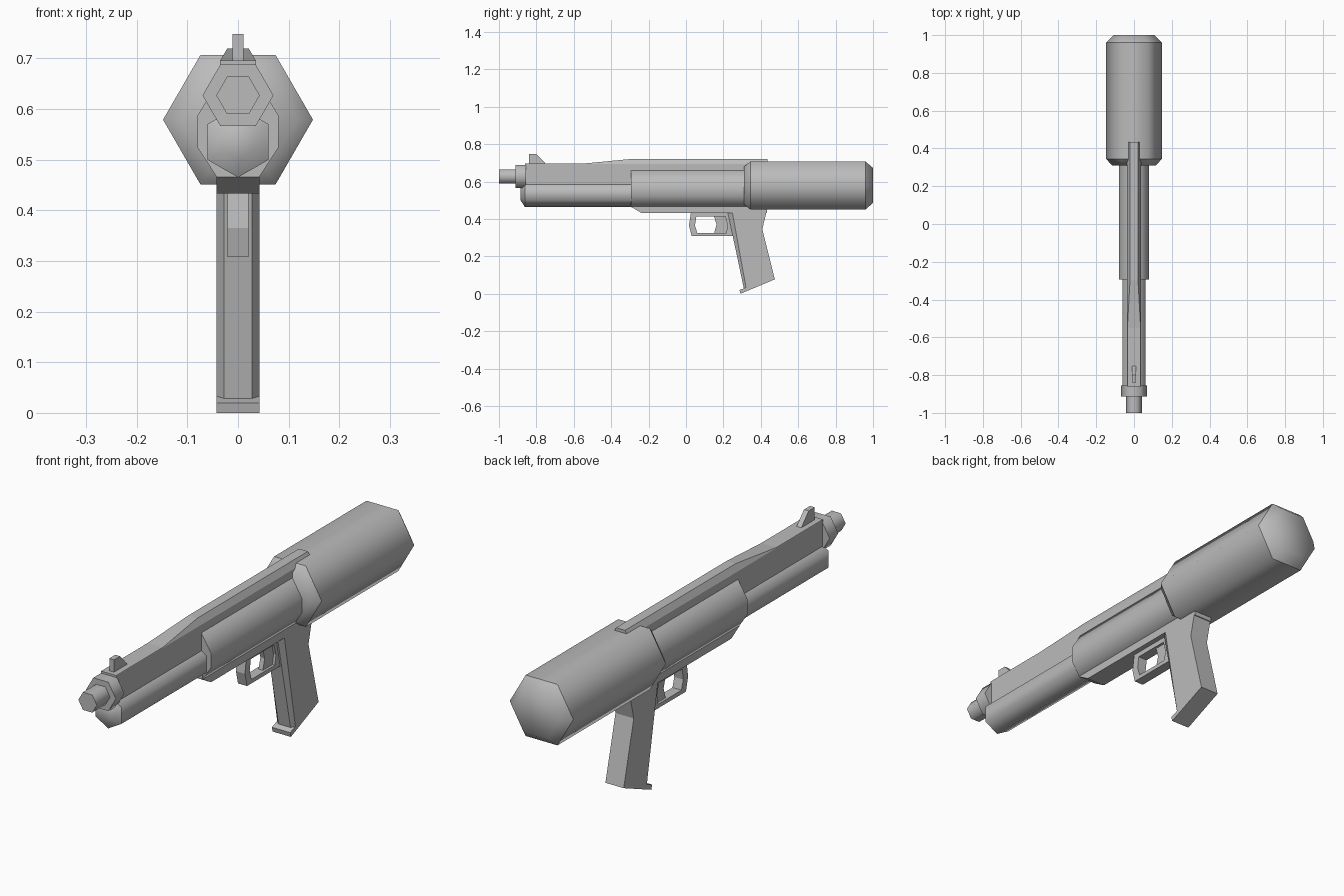
import bpy, bmesh, math

cube = bpy.data.objects.get("Cube")
if cube:
    bpy.data.objects.remove(cube, do_unlink=True)

grey = bpy.data.materials.new("plain grey")
grey.use_nodes = True
colour = (0.5, 0.5, 0.5, 1)
grey.diffuse_color = colour
grey.node_tree.nodes["Principled BSDF"].inputs["Base Color"].default_value = colour


def loft(name, rings, smooth=False, sharp=()):
    """Join equal rings of points, cap both ends, keep the listed rings sharp."""
    bm = bmesh.new()
    loops = [[bm.verts.new(p) for p in ring] for ring in rings]
    n = len(loops[0])
    for a, b in zip(loops, loops[1:]):
        for i in range(n):
            j = (i + 1) % n
            bm.faces.new((a[i], a[j], b[j], b[i]))
    bm.faces.new(loops[0])
    bm.faces.new(loops[-1])
    for f in bm.faces:
        f.smooth = smooth
    for k in sharp:
        for i in range(n):
            bm.edges.get((loops[k][i], loops[k][(i + 1) % n])).smooth = False
    return finish(name, bm)


def finish(name, bm):
    bmesh.ops.recalc_face_normals(bm, faces=bm.faces)
    mesh = bpy.data.meshes.new(name)
    bm.to_mesh(mesh)
    bm.free()
    mesh.materials.append(grey)
    obj = bpy.data.objects.new(name, mesh)
    bpy.context.collection.objects.link(obj)
    return obj


def hexagon(y, r, z, turn=0):
    angles = [math.radians(turn + 60 * i) for i in range(6)]
    return [(r * math.cos(a), y, z + r * math.sin(a)) for a in angles]


def hex_tube(name, z, stations, sharp, turn=0):
    return loft(name, [hexagon(y, r, z, turn) for y, r in stations], True, sharp)


def plate(name, profile, half):
    """Side profile of (y, z) points extruded across x."""
    return loft(name, [[(x, y, z) for y, z in profile] for x in (-half, half)])


def section(y, half_profile):
    """Mirrored cross-section of (x, z) points, listed bottom to top."""
    right = [(x, y, z) for x, z in half_profile]
    return right + [(-x, y, z) for x, z in reversed(half_profile)]


# Rear tank with chamfered ends
hex_tube("rear_tank", 0.579,
         [(0.31, 0.116), (0.345, 0.148), (0.96, 0.148), (1.0, 0.108)], (1, 2))

# Muzzle
hex_tube("muzzle_collar", 0.627, [(-0.912, 0.07), (-0.855, 0.07)], (0, 1))
hex_tube("nozzle", 0.627, [(-1.0, 0.043), (-0.9, 0.043)], (0, 1))

# Tube under the barrel
hex_tube("lower_tube", 0.535,
         [(-0.885, 0.035), (-0.862, 0.07), (-0.28, 0.07)], (1, 2), 30)

# Upper slab, tapering to a narrow top rail
loft("upper_slab", [
    section(y, [(0.036, 0.53), (0.036, 0.694), (w, top)])
    for y, w, top in ((-0.86, 0.035, 0.696), (-0.55, 0.035, 0.696),
                      (-0.3, 0.021, 0.72), (0.435, 0.021, 0.72))])

# Main body shell
shell = [(0.042, 0.466), (0.08, 0.524), (0.08, 0.587), (0.036, 0.66)]
loft("body_shell", [section(y, shell) for y in (-0.295, 0.36)], True, (0, 1))

# Lower frame
plate("lower_frame", [(-0.296, 0.55), (-0.296, 0.466), (-0.24, 0.433),
                      (0.433, 0.433), (0.433, 0.55)], 0.0425)

# Grip with bevelled front corners
def grip_side(x, inset):
    points = [(0.22 + inset, 0.45), (0.31 + inset / 2, 0.025), (0.475, 0.077),
              (0.408, 0.345), (0.433, 0.45)]
    return [(x, y, z) for y, z in points]

loft("grip", [grip_side(-0.0425, 0.025), grip_side(-0.028, 0),
              grip_side(0.028, 0), grip_side(0.0425, 0.025)])
plate("grip_base", [(0.286, 0.02), (0.291, 0), (0.475, 0.077), (0.46, 0.085)], 0.0425)

# Trigger guard: a ring between an outer and an inner outline
outer = [(0.027, 0.44), (0.016, 0.365), (0.03, 0.308),
         (0.26, 0.308), (0.25, 0.365), (0.235, 0.44)]
inner = [(0.055, 0.412), (0.048, 0.365), (0.06, 0.325),
         (0.215, 0.325), (0.222, 0.365), (0.21, 0.412)]
bm = bmesh.new()
loops = [[bm.verts.new((x, y, z)) for y, z in outline]
         for x, outline in ((-0.021, outer), (0.021, outer), (0.021, inner), (-0.021, inner))]
for k in range(4):
    a, b = loops[k], loops[(k + 1) % 4]
    for i in range(6):
        j = (i + 1) % 6
        bm.faces.new((a[i], a[j], b[j], b[i]))
finish("trigger_guard", bm)

plate("trigger", [(0.15, 0.415), (0.163, 0.37), (0.15, 0.322),
                  (0.215, 0.322), (0.225, 0.365), (0.21, 0.415)], 0.01)

# Front sight
plate("front_sight", [(-0.84, 0.68), (-0.84, 0.748), (-0.8, 0.748),
                      (-0.75, 0.695), (-0.75, 0.68)], 0.011)
